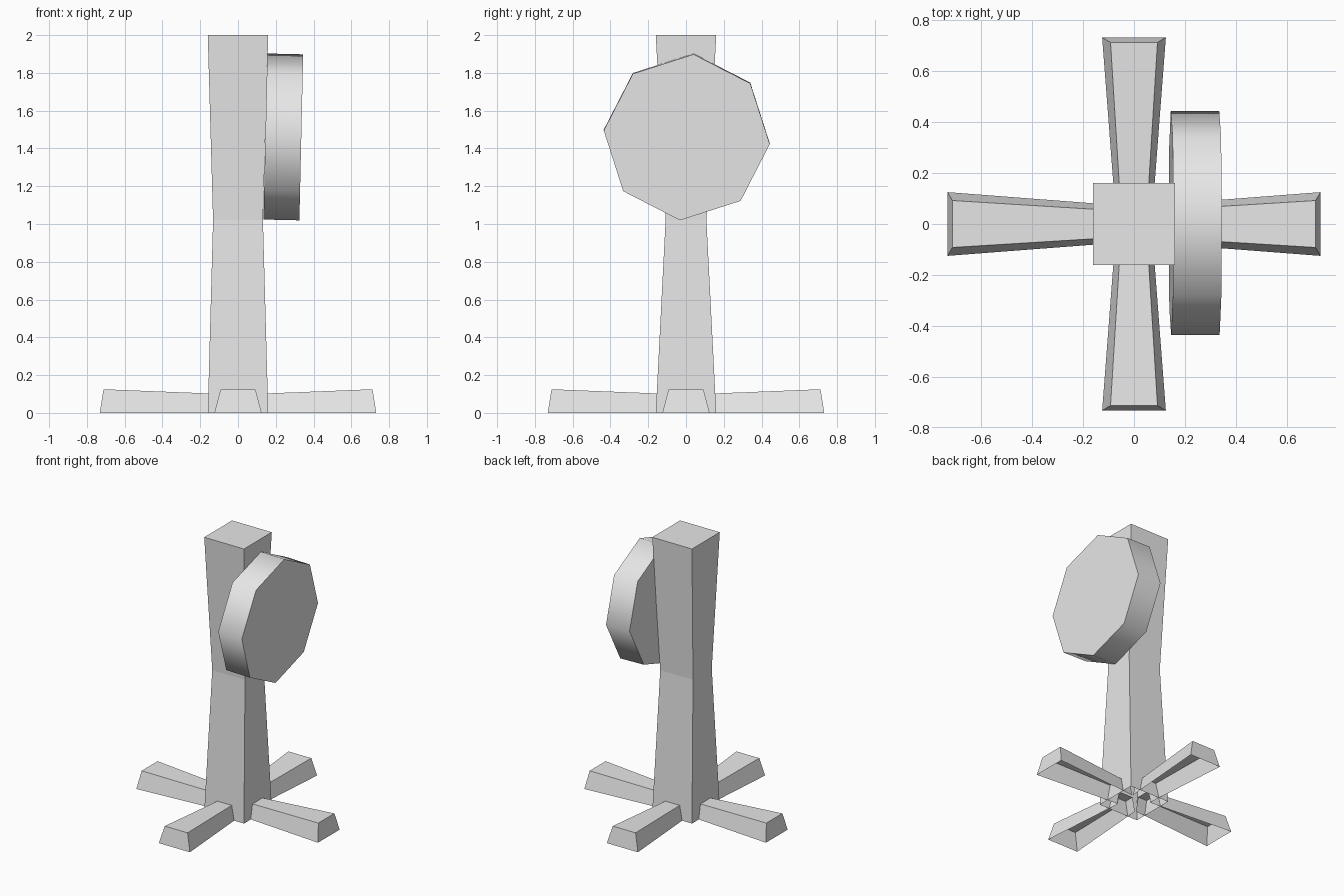
import bpy, bmesh, math
from mathutils import Matrix

cube = bpy.data.objects.get("Cube")
if cube:
    bpy.data.objects.remove(cube)

grey = bpy.data.materials.new("light_grey")
grey.use_nodes = True
grey.diffuse_color = (0.8, 0.8, 0.8, 1)
grey.node_tree.nodes["Principled BSDF"].inputs["Base Color"].default_value = (0.8, 0.8, 0.8, 1)


def make_object(name, bm):
    mesh = bpy.data.meshes.new(name)
    bm.to_mesh(mesh)
    bm.free()
    mesh.materials.append(grey)
    obj = bpy.data.objects.new(name, mesh)
    bpy.context.collection.objects.link(obj)
    return obj


def skin(bm, rings, closed=True):
    """Bridge consecutive rings of vertices with quads."""
    for a, b in zip(rings, rings[1:]):
        n = len(a)
        for i in range(n if closed else n - 1):
            j = (i + 1) % n
            bm.faces.new((a[i], a[j], b[j], b[i]))


# Waisted square column, open underneath
bm = bmesh.new()
rings = []
for z, hx, hy in ((0, 0.16, 0.16), (1.02, 0.132, 0.108), (2, 0.16, 0.16)):
    rings.append([bm.verts.new((sx * hx, sy * hy, z))
                  for sx, sy in ((-1, -1), (1, -1), (1, 1), (-1, 1))])
skin(bm, rings)
bm.faces.new(rings[-1])
make_object("column", bm)

# Four flared feet, hollow underneath
for k, side in enumerate(("left", "back", "right", "front")):
    bm = bmesh.new()
    rings = []
    # bottom reach, top reach, bottom half width, top half width, height
    for rb, rt, wb, wt, h in ((0.08, 0.08, 0.075, 0.053, 0.1),
                              (0.732, 0.712, 0.125, 0.092, 0.125)):
        rings.append([bm.verts.new(p) for p in
                      ((rb, wb, 0), (rt, wt, h), (rt, -wt, h), (rb, -wb, 0))])
    skin(bm, rings, closed=False)
    bm.faces.new(rings[-1])
    bm.transform(Matrix.Rotation(k * math.pi / 2, 4, "Z"))
    bmesh.ops.recalc_face_normals(bm, faces=bm.faces)
    # Outer shell: the top face must look upward
    if max(bm.faces, key=lambda f: f.calc_center_median().z).normal.z < 0:
        bmesh.ops.reverse_faces(bm, faces=bm.faces)
    make_object(side + "_foot", bm)

# Eight-sided disc on the side, slightly tilted
bm = bmesh.new()
bmesh.ops.create_cone(bm, cap_ends=True, segments=8, radius1=0.441,
                      radius2=0.441, depth=0.19)
vert = bm.verts[:][0].co
bm.transform(Matrix.Rotation(-math.atan2(vert.y, vert.x), 4, "Z"))
bm.transform(Matrix.Translation((0.24, 0.004, 1.461))
             @ Matrix.Rotation(math.radians(1.3), 4, "Y")
             @ Matrix.Rotation(math.radians(-4.7), 4, "X")
             @ Matrix.Rotation(math.radians(90), 4, "Y"))
disc = make_object("side_disc", bm)
bpy.ops.object.select_all(action="DESELECT")
disc.select_set(True)
bpy.context.view_layer.objects.active = disc
bpy.ops.object.shade_smooth_by_angle(angle=math.radians(50))
